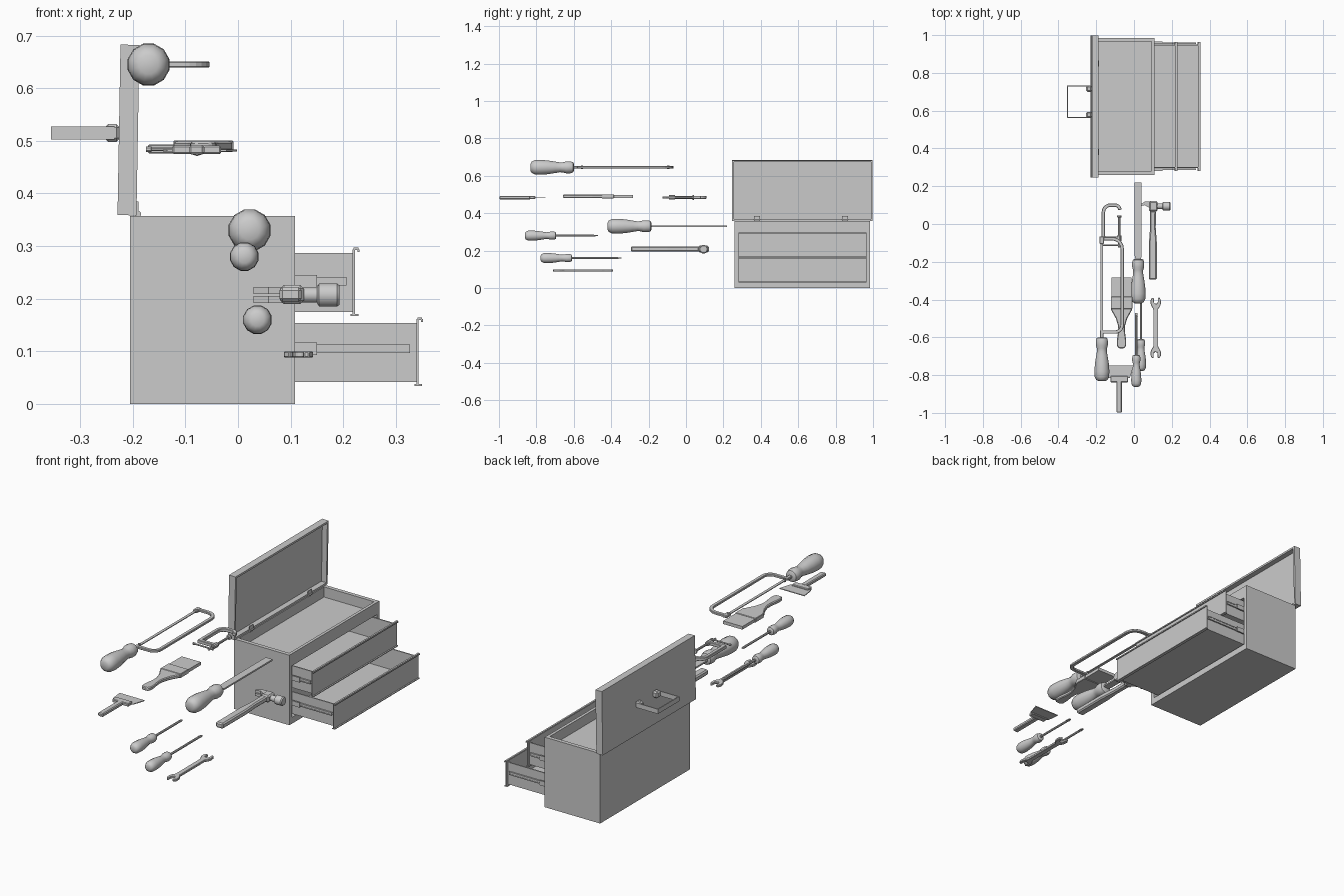
import bpy, bmesh, math
from mathutils import Vector, Matrix

if "Cube" in bpy.data.objects:
    bpy.data.objects.remove(bpy.data.objects["Cube"])


def finish(name, bm, bevel=0.0, smooth=False):
    bmesh.ops.recalc_face_normals(bm, faces=bm.faces)
    me = bpy.data.meshes.new(name)
    bm.to_mesh(me)
    bm.free()
    ob = bpy.data.objects.new(name, me)
    bpy.context.collection.objects.link(ob)
    if bevel:
        m = ob.modifiers.new("bevel", 'BEVEL')
        m.width, m.segments = bevel, 1
    if smooth:
        bpy.ops.object.select_all(action='DESELECT')
        ob.select_set(True)
        bpy.context.view_layer.objects.active = ob
        bpy.ops.object.shade_smooth_by_angle(angle=math.radians(35))
    return ob


def boxes(name, *spans, bevel=0.0):
    """Each span is x0, x1, y0, y1, z0, z1; all become one object."""
    bm = bmesh.new()
    for x0, x1, y0, y1, z0, z1 in spans:
        mat = Matrix.Translation(((x0 + x1) / 2, (y0 + y1) / 2, (z0 + z1) / 2)) \
            @ Matrix.Diagonal((x1 - x0, y1 - y0, z1 - z0, 1))
        bmesh.ops.create_cube(bm, size=1, matrix=mat)
    return finish(name, bm, bevel)


def plate(name, pts, z0, z1, bevel=0.0):
    """Extrude an xy outline from z0 to z1."""
    bm = bmesh.new()
    f = bm.faces.new([bm.verts.new((x, y, z0)) for x, y in pts])
    r = bmesh.ops.extrude_face_region(bm, geom=[f])
    vs = [v for v in r["geom"] if isinstance(v, bmesh.types.BMVert)]
    bmesh.ops.translate(bm, verts=vs, vec=(0, 0, z1 - z0))
    return finish(name, bm, bevel)


def strip(name, path, width, z0, z1, bevel=0.0):
    """Flat bar of constant width following an xy path."""
    p = [Vector(q) for q in path]
    left, right = [], []
    for i, q in enumerate(p):
        a = (q - p[i - 1]).normalized() if i else (p[1] - q).normalized()
        b = (p[i + 1] - q).normalized() if i < len(p) - 1 else a
        t = (a + b).normalized()
        n = Vector((-t.y, t.x)) * (width / 2 / max(t.dot(a), 0.5))
        left.append(q + n)
        right.append(q - n)
    return plate(name, [tuple(q) for q in left + right[::-1]], z0, z1, bevel)


def lathe(name, profile, origin, axis='Y', sides=12):
    """Revolve (distance, radius) pairs about an axis through origin."""
    bm = bmesh.new()
    rings = []
    for t, r in profile:
        ring = []
        for k in range(sides):
            a = 2 * math.pi * (k + 0.5) / sides
            u, w = r * math.cos(a), r * math.sin(a)
            co = {'Y': (u, t, w), 'X': (t, u, w), 'Z': (u, w, t)}[axis]
            ring.append(bm.verts.new(Vector(origin) + Vector(co)))
        rings.append(ring)
    for a, b in zip(rings, rings[1:]):
        for k in range(sides):
            j = (k + 1) % sides
            bm.faces.new((a[k], a[j], b[j], b[k]))
    bm.faces.new(rings[0])
    bm.faces.new(rings[-1])
    return finish(name, bm, smooth=True)


def grip(name, x, y, z, length, r):
    prof = [(0, .45), (.03, .75), (.1, .96), (.22, 1), (.4, .93), (.58, .76), (.68, .66),
            (.75, .68), (.82, .8), (.92, .8), (.98, .7), (1, .5)]
    return lathe(name, [(t * length, k * r) for t, k in prof], (x, y, z))


def arc(cx, cy, r, a0, a1, n=5):
    return [(cx + r * math.cos(math.radians(a0 + (a1 - a0) * i / n)),
             cy + r * math.sin(math.radians(a0 + (a1 - a0) * i / n))) for i in range(n + 1)]


# Cabinet: walls, floor, tray floor above the drawers
Y0, Y1 = .26, .985
boxes("cabinet", (-.205, .108, Y0, Y0 + .02, 0, .357), (-.205, .108, Y1 - .02, Y1, 0, .357),
      (-.205, -.19, Y0 + .02, Y1 - .02, 0, .357), (-.19, .108, Y0 + .02, Y1 - .02, 0, .032),
      (-.19, .108, Y0 + .02, Y1 - .02, .295, .305), (.093, .108, Y0 + .02, Y1 - .02, .305, .357))

# Drawers with folded fronts and side slides
for name, xf, zb, rail in (("upper", .222, .175, .225), ("lower", .343, .042, .097)):
    xb, zt, a, b = xf - .29, zb + .112, .297, .95
    boxes(name + "_drawer", (xb, xf, a, b, zb, zb + .006), (xb, xf, a, a + .006, zb, zt),
          (xb, xf, b - .006, b, zb, zt), (xb, xb + .006, a, b, zb, zt))
    boxes(name + "_drawer_front", (xf - .004, xf, .281, .964, zb - .005, zt + .007),
          (xf - .008, xf + .007, .281, .964, zb - .008, zb - .004),
          (xf - .002, xf + .007, .281, .964, zt + .006, zt + .01),
          (xf + .005, xf + .009, .281, .964, zt + .002, zt + .007))
    spans = []
    for s0, s1 in ((.281, .297), (.95, .965)):
        m = (s0 + s1) / 2
        o0, o1 = (s0, m) if s0 < .5 else (m, s1)
        spans += [(xb, .15, o0, o1, rail - .004, rail + .02),
                  (xb, xf - .016, s0 + .004, s1 - .004, rail, rail + .005),
                  (xb, xf - .016, s0 + .004, s1 - .004, rail + .011, rail + .016),
                  (xb, xf - .016, m - .002, m + .002, rail, rail + .016)]
    boxes(name + "_drawer_slides", *spans)

# Raised lid: shallow tray standing on its hinges, slightly tilted
lid = boxes("lid", (0, .008, .247, .998, 0, .324), (.008, .036, .247, .257, 0, .324),
            (.008, .036, .988, .998, 0, .324), (.008, .036, .257, .988, 0, .01),
            (.008, .036, .257, .988, .314, .324))
lid.location = (-.229, 0, .359)
lid.rotation_euler = (0, math.radians(1), 0)
for i, y in enumerate((.38, .85)):
    lathe(f"hinge_{i}", [(-.016, .006), (.016, .006)], (-.19, y, .361), sides=8)
    boxes(f"hinge_leaf_{i}", (-.193, -.189, y - .016, y + .016, .335, .385))

# Carry handle: strap loop on two brackets
strip("lid_handle", [(-.235, .563), (-.353, .563), (-.353, .731), (-.235, .731)], .005, .503, .527)
for i, y in enumerate((.578, .716)):
    boxes(f"handle_bracket_{i}", (-.254, -.224, y - .016, y + .016, .498, .532), bevel=.007)

# Frame saw
grip("saw_handle", -.17, -.832, .645, .232, .041)
strip("saw_frame", [(-.17, -.605), (-.17, -.572), (-.1, -.572)] + arc(-.1, -.535, .037, -80, 0)
      + arc(-.115, -.13, .052, 0, 90) + [(-.18, -.078)], .018, .639, .651, .002)
plate("saw_blade", [(-.177, -.57), (-.163, -.57), (-.163, -.09), (-.177, -.09)], .643, .647)
boxes("saw_tensioner", (-.183, -.158, -.105, -.066, .638, .652), bevel=.003)
for i, y in enumerate((-.095, -.555)):
    lathe(f"saw_pin_{i}", [(-.009, .006), (.009, .006)], (-.17, y, .645), 'Z', 8)

# Clamp: bowed body, screw, pad and bar
strip("clamp_body", [(-.075, -.075), (-.162, -.075), (-.162, .06)] + arc(-.125, .063, .037, 180, 90)
      + [(-.1, .1)] + arc(-.1, .075, .025, 80, 0), .018, .476, .493, .002)
lathe("clamp_screw", [(-.125, .006), (.035, .006), (.036, .013), (.044, .013)], (-.078, 0, .484), sides=10)
lathe("clamp_collar", [(-.09, .012), (-.06, .012)], (-.078, 0, .484), sides=10)
lathe("clamp_bar", [(-.175, .006), (-.165, .006), (-.164, .004), (-.072, .004), (-.071, .006), (-.062, .006)],
      (0, -.112, .484), 'X', 8)

# Brush: handle, ferrule and bristles
hw = [(.055, -.435), (.055, -.455), (.03, -.5), (.018, -.54), (.018, -.57), (.025, -.62), (.024, -.645), (.014, -.658)]
plate("brush_handle", [(-.066 + x, y) for x, y in hw] + [(-.066 - x, y) for x, y in hw[::-1]], .481, .499, .004)
boxes("brush_ferrule", (-.123, -.009, -.45, -.385, .479, .501), bevel=.002)
boxes("brush_bristles", (-.12, -.012, -.385, -.283, .482, .498))

# Scraper: slim grip and flared blade
boxes("scraper_handle", (-.093, -.064, -.998, -.83, .474, .492), bevel=.004)
boxes("scraper_clamp", (-.125, -.032, -.838, -.805, .475, .491), bevel=.003)
plate("scraper_blade", [(-.135, -.815), (-.022, -.815), (.004, -.752), (-.161, -.752)][:2]
      + [(-.002, -.75), (-.143, -.75)], .48, .484)

# File
grip("file_handle", .022, -.42, .33, .235, .041)
plate("file_blade", [(.01, -.2), (.034, -.2), (.041, -.165), (.041, .22), (.003, .22), (.003, -.165)], .326, .334)

# Hammer
hh = [(.016, .07), (.015, -.02), (.021, -.1), (.021, -.295)]
plate("hammer_handle", [(.1 + x, y) for x, y in hh] + [(.1 - x, y) for x, y in hh[::-1]], .194, .222, .006)
boxes("hammer_eye", (.08, .125, .066, .122, .19, .226), bevel=.007)
lathe("hammer_face", [(.115, .015), (.15, .015), (.154, .023), (.188, .023), (.193, .019)], (0, .094, .207), 'X')
for i, (z0, z1) in enumerate(((.192, .205), (.209, .222))):
    plate(f"hammer_claw_{i}", [(.086, .12), (.058, .119), (.03, .1), (.029, .094), (.058, .1), (.086, .082)], z0, z1)

# Screwdrivers
for i, (x, y, z, tip) in enumerate(((.012, -.862, .28, -.47), (.037, -.778, .16, -.345))):
    grip(f"screwdriver_handle_{i}", x, y, z, .168, .028)
    lathe(f"screwdriver_shaft_{i}", [(y + .16, .006), (tip - .03, .006), (tip, .002)], (x, 0, z), sides=8)
    plate(f"screwdriver_tip_{i}", [(x - .005, tip - .035), (x + .005, tip - .035), (x + .008, tip - .018),
                                   (x + .005, tip), (x - .005, tip), (x - .008, tip - .018)], z - .002, z + .002)

# Open ended wrench: one half rotated to make the other
half = [(.013, .1), (.022, .113), (.028, .13), (.026, .15), (.018, .162), (.011, .157), (.011, .135), (.003, .127),
        (-.008, .131), (-.01, .158), (-.02, .16), (-.028, .145), (-.027, .127), (-.021, .113), (-.013, .1)]
plate("wrench", [(.115 + x, -.55 + y) for x, y in half] + [(.115 - x, -.55 - y) for x, y in half], .088, .1, .002)
